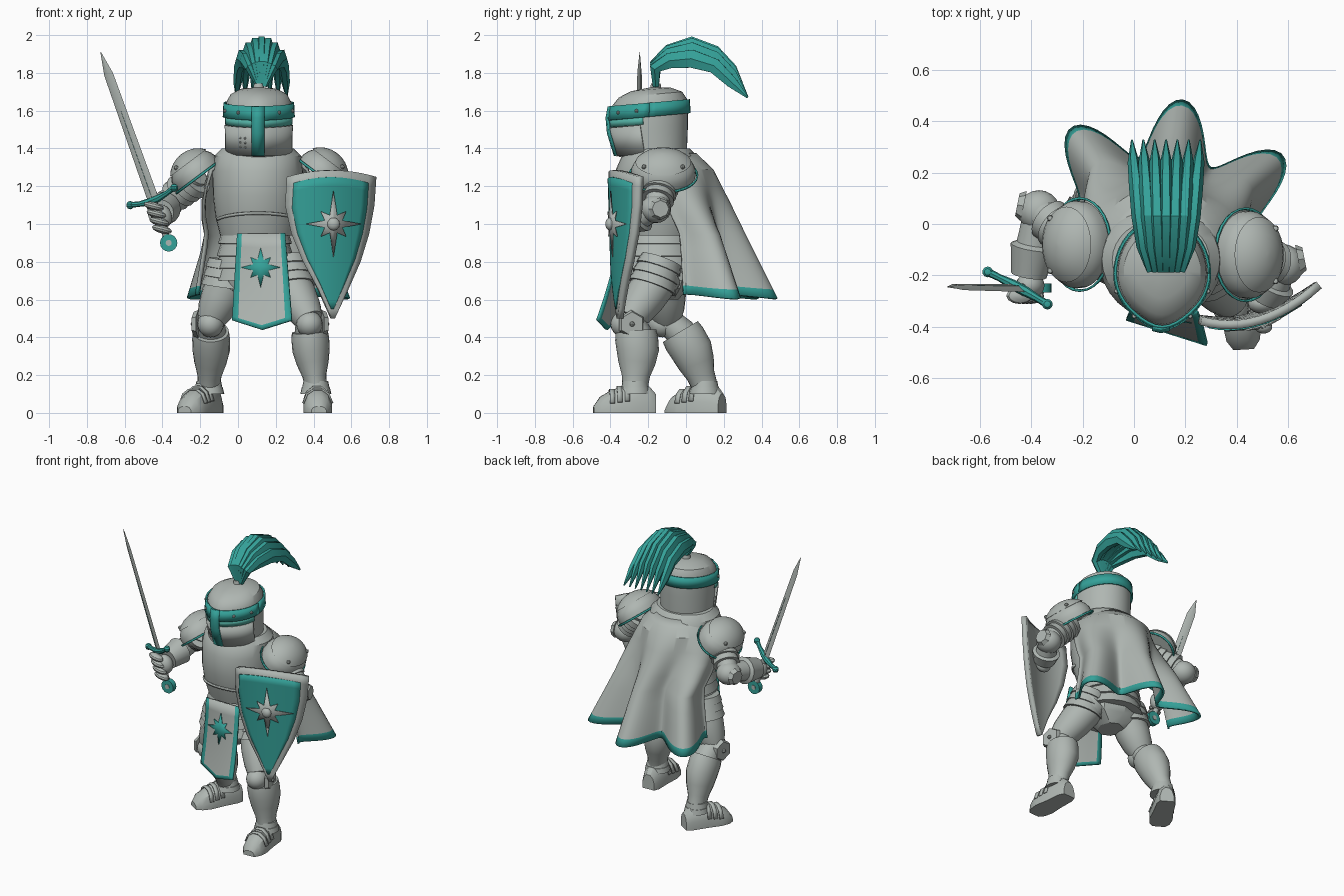
import bpy, bmesh, math
from mathutils import Vector, Matrix, Euler

if "Cube" in bpy.data.objects:
    bpy.data.objects.remove(bpy.data.objects["Cube"])


def material(name, rgb):
    m = bpy.data.materials.new(name)
    m.diffuse_color = (*rgb, 1)
    m.use_nodes = True
    m.node_tree.nodes["Principled BSDF"].inputs["Base Color"].default_value = m.diffuse_color
    return m


STEEL = material("steel grey", (0.43, 0.47, 0.445))
TEAL = material("teal", (0.035, 0.36, 0.32))
PALE = material("pale teal", (0.09, 0.45, 0.38))


def finish(name, bm, mats, thick=0):
    bmesh.ops.recalc_face_normals(bm, faces=bm.faces)
    me = bpy.data.meshes.new(name)
    bm.to_mesh(me)
    bm.free()
    ob = bpy.data.objects.new(name, me)
    bpy.context.collection.objects.link(ob)
    for m in mats if isinstance(mats, list) else [mats]:
        me.materials.append(m)
    if thick:
        s = ob.modifiers.new("thickness", "SOLIDIFY")
        s.thickness, s.offset = thick, 0
    return ob


def skin(name, rows, mats, closed=True, caps=True, thick=0, rule=None):
    """Skin rows of points; rule(i, j) picks the material slot."""
    bm = bmesh.new()
    v = [[bm.verts.new(p) for p in r] for r in rows]
    n = len(v[0])
    for i in range(len(v) - 1):
        for j in range(n if closed else n - 1):
            k = (j + 1) % n
            f = bm.faces.new((v[i][j], v[i][k], v[i + 1][k], v[i + 1][j]))
            f.material_index = rule(i, j) if rule else 0
    if closed and caps:
        bm.faces.new(v[0])
        bm.faces.new(v[-1])
    return finish(name, bm, mats, thick)


def sweep(name, pts, radii, mat, n=16, ref=None):
    """Elliptical sections along a path; a radius may be (side, up)."""
    pts = [Vector(p) for p in pts]
    d = pts[-1] - pts[0]
    k = min(range(3), key=lambda i: abs(d[i]))
    ref = Vector(ref) if ref else Vector([float(i == k) for i in range(3)])
    rows = []
    for i, p in enumerate(pts):
        t = (pts[min(i + 1, len(pts) - 1)] - pts[max(i - 1, 0)]).normalized()
        s = (ref - t * ref.dot(t)).normalized()
        u = t.cross(s)
        a, b = radii[i] if isinstance(radii[i], tuple) else (radii[i],) * 2
        rows.append([p + s * a * math.cos(q) + u * b * math.sin(q)
                     for q in (math.tau * j / n for j in range(n))])
    return skin(name, rows, mat)


def lames(name, p0, p1, r0, r1, n, mat=STEEL):
    """Overlapping armour hoops between two points."""
    p0, p1 = Vector(p0), Vector(p1)
    pts, rad = [], []
    for i in range(n):
        r = r0 + (r1 - r0) * i / max(n - 1, 1)
        pts += [p0.lerp(p1, (i + 0.02) / n), p0.lerp(p1, (i + 0.98) / n)]
        rad += [r * 0.93, r * 1.03]
    return sweep(name, pts, rad, mat, 20)


def ball(name, loc, size, mat=STEEL, rot=(0, 0, 0), seg=20):
    bm = bmesh.new()
    m = Matrix.LocRotScale(Vector(loc), Euler(rot), Vector(size))
    bmesh.ops.create_uvsphere(bm, u_segments=seg, v_segments=seg // 2, radius=1, matrix=m)
    return finish(name, bm, mat)


def oval(cx, cy, z, rx, ry, n=32):
    return [(cx + rx * math.cos(a), cy + ry * math.sin(a), z)
            for a in (math.tau * j / n for j in range(n))]


def table(rows, z):
    """Linear lookup in rows that start with a height."""
    for a, b in zip(rows, rows[1:]):
        if z <= b[0]:
            break
    t = (z - a[0]) / (b[0] - a[0])
    return [p + (q - p) * t for p, q in zip(a[1:], b[1:])]


# Helmet: keeled front, slight backward tilt
HELM = [(1.37, -.355, .005, .172), (1.5, -.395, .01, .176), (1.58, -.402, .01, .176),
        (1.645, -.39, .005, .172), (1.685, -.355, -.02, .15), (1.712, -.29, -.08, .1), (1.722, -.2, -.17, .02)]


def helm(a, z, off=0):
    yf, yb, rx = table(HELM, z)
    s, ry = math.sin(a), (yb - yf) / 2 + off
    y = (yf + yb) / 2 + ry * s * (1 - .1 * (s < 0) * (1 - s ** 8))
    return (.11 + (rx + off) * math.cos(a), y, z + .09 * (y + .19))


def helm_band(name, z0, z1, a0, a1, off, mat):
    rows = [[helm(math.radians(a0 + (a1 - a0) * j / 40), z, off) for j in range(41)] for z in (z0, z1)]
    return skin(name, rows, mat, closed=False, thick=.01)


skin("helmet", [[helm(math.tau * j / 40, r[0]) for j in range(40)] for r in HELM], STEEL)
helm_band("helmet_band", 1.568, 1.642, 0, 360, .01, TEAL)
helm_band("eye_slit", 1.53, 1.57, 190, 350, .001, PALE)
helm_band("visor_plate", 1.375, 1.528, 195, 345, .006, STEEL)
skin("visor_strip", [[(.105 + dx, table(HELM, z)[0] - .018 + abs(dx) * .25, z - .018) for dx in (-.033, 0, .033)]
                     for z in (1.38, 1.5, 1.58, 1.64)], TEAL, closed=False, thick=.012)
for a in (200, 235, 305, 340):
    ball("band_rivet", helm(math.radians(a), 1.605, .016), (.01,) * 3, seg=8)
for i in range(6):
    ball("visor_vent", helm(math.radians(238 + 9 * (i % 2)), 1.42 + .025 * (i // 2), .01), (.006,) * 3, seg=8)
sweep("plume_socket", [(.11, -.16, 1.69), (.11, -.16, 1.745)], [.035, .025], STEEL)

# Plume of seven feathers
SPINE = [(-.16, 1.73), (-.162, 1.85), (-.085, 1.912), (.03, 1.945), (.15, 1.907), (.242, 1.82), (.326, 1.67)]
SPREAD = [.015, .062, .088, .105, .117, .127, .133]
WIDE = [(.014, .018), (.024, .034), (.028, .047), (.03, .055), (.028, .045), (.023, .034), (.004, .006)]
for i in range(-3, 4):
    f = i / 3
    pts = [(.125 + f * w, y, z - .07 * f * f * min(k, 3) / 3 * (k < 6))
           for k, ((y, z), w) in enumerate(zip(SPINE, SPREAD))]
    sweep("feather", pts, WIDE, TEAL, n=6, ref=(1, 0, 0))

# Torso
skin("breastplate", [oval(.105, -.14, z, rx, ry) for z, rx, ry in
     [(.94, .2, .185), (1.04, .225, .215), (1.15, .238, .235), (1.28, .24, .235), (1.36, .23, .2), (1.4, .19, .16)]], STEEL)
skin("waist_ridge", [[(.105 + r * math.cos(a), -.14 + .97 * r * math.sin(a), z + .05 * abs(math.sin(a)))
     for a in (math.pi * (1.1 + .8 * j / 20) for j in range(21))] for z, r in [(1.0, .226), (1.015, .23)]],
     STEEL, closed=False, thick=.01)
lames("fauld", (.09, -.14, .96), (.09, -.14, .7), .19, .21, 4)
skin("pelvis", [oval(.09, -.13, z, rx, ry, 8) for z, rx, ry in [(.6, .08, .09), (.66, .19, .14), (.72, .2, .16)]], STEEL)


# Tabard with trim and star
def tabard(u, v):
    return (-.025 * v - .005 + u * (.255 + .06 * v), -.345 - .03 * v - .045 * v * v - .1 * v * (u - .5),
            .95 - .46 * v - .05 * v * (1 - abs(2 * u - 1)))


US, VS = [0, .1, .3, .5, .7, .9, 1], [0, .15, .3, .45, .6, .75, .88, .955, 1]
skin("tabard", [[tabard(u, v) for u in US] for v in VS], [STEEL, TEAL], closed=False, thick=.014,
     rule=lambda i, j: int(j in (0, 5) or i == 7))


def star(name, cx, cz, tall, wide, diag, inner, depth, rise, mat):
    bm = bmesh.new()
    c = bm.verts.new((cx, depth(cx, cz) - rise, cz))
    rim = []
    for i in range(16):
        a = math.tau * i / 16
        r = inner if i % 2 else diag if i % 4 else wide if i % 8 == 0 else tall
        x, z = cx + r * math.cos(a), cz + r * math.sin(a)
        rim.append(bm.verts.new((x, depth(x, z), z)))
    for i in range(16):
        bm.faces.new((c, rim[i], rim[(i + 1) % 16]))
    return finish(name, bm, mat, .006)


def tab_depth(x, z):
    v = (.95 - z) / .5
    return tabard((x + .03 * v) / .29, v)[1] - .012


star("tabard_star", .12, .77, .105, .105, .075, .042, tab_depth, .004, TEAL)

# Shield: tapered, bowed plate with a painted field and raised star
EDGE = [(.5, .493, .507), (.65, .425, .575), (.8, .345, .64), (.95, .285, .685), (1.1, .253, .712), (1.25, .262, .722)]


def bow(x, z):
    return -.385 + 1.25 * (x - .37) ** 2 + .03 * (1 - z)


def shield_rows(scale, off):
    rows = []
    for k in range(16):
        z = .5 + .05 * k
        xl, xr = table(EDGE, z)
        row = []
        for j in range(13):
            u = j / 12
            x, zz = xl + (xr - xl) * u, z + .035 * (1 - (2 * u - 1) ** 2) * max(0, (z - .8) / .45)
            x, zz = .495 + (x - .495) * scale, .95 + (zz - .95) * (scale + .03 * (scale < 1))
            row.append((x, bow(x, zz) - off, zz))
        rows.append(row)
    return rows


skin("shield_body", shield_rows(1, 0), STEEL, closed=False, thick=.034)
skin("shield_field", shield_rows(.86, .02), TEAL, closed=False, thick=.006)
star("shield_star", .505, 1.0, .175, .15, .095, .05, lambda x, z: bow(x, z) - .032, .012, STEEL)
ball("shield_boss", (.505, bow(.505, 1) - .04, 1.0), (.034, .025, .034))


# Cape: three deep folds widening to a trimmed hem
def cape(s, v):
    top, hem = -15 + 220 * s, 16 + 133 * s
    a = math.radians(top + (hem - top) * min(1, v * 1.8))
    fold = math.cos(math.radians((hem - 82.5) * 360 / 43))
    k = min(1, v / .07)
    r = .17 + .09 * k + (.235 + .11 * fold) * max(0, v - .07) / .93
    return (.11 + r * math.cos(a), -.12 + r * math.sin(a), 1.37 - .735 * v - .035 * k + (-.012 * fold + .015) * v)


CV = [0, .035, .07, .2, .3, .42, .54, .66, .78, .88, .935, 1]
skin("cape", [[cape(j / 60, v) for j in range(61)] for v in CV], [STEEL, TEAL], closed=False, thick=.014,
     rule=lambda i, j: int(i == len(CV) - 2))

# Arms: domed pauldron with teal rim, upper lames, elbow cop, forearm and cuff
ARMS = {"right": (-1, (-.22, -.08, 1.265), (-.37, .05, 1.11), (-.41, -.2, 1.06)),
        "left": (1, (.445, -.12, 1.27), (.58, -.16, 1.08), (.51, -.29, 1.02))}
for side, (sx, sh, el, wr) in ARMS.items():
    S, E, W = Vector(sh), Vector(el), Vector(wr)
    OUT, UP, FWD = Vector((sx * .8, 0, -.6)), Vector((sx * .6, 0, .8)), Vector((0, 1, 0))

    def dome(q, h, grow=1.0):
        r = math.sqrt(max(0, 1 - h * h)) * grow
        return S + OUT * .14 * r * math.cos(q) + FWD * .172 * r * math.sin(q) + UP * .12 * h
    ring = [math.tau * j / 28 for j in range(28)]
    skin(side + "_pauldron", [[dome(q, h) for q in ring] for h in (-.15, .15, .4, .65, .85, .96, .999)], STEEL)
    skin(side + "_pauldron_rim", [[dome(q, h, g) for q in ring] for h, g in ((-.2, 1.06), (-.1, 1.06))], TEAL,
         caps=False, thick=.008)
    skin(side + "_pauldron_plate", [[dome(q, h, .99) + UP * .012 for q in ring] for h in (.5, .7, .88, .97, .999)], STEEL)
    for q in (-.9, .9):
        ball(side + "_pauldron_rivet", dome(q, .65) + UP * .012, (.013,) * 3, seg=8)
    lames(side + "_upper_arm", S - Vector((0, 0, .02)), S.lerp(E, .75), .1, .085, 4)
    sweep(side + "_arm_core", [S, E], [.07, .065], STEEL)
    ball(side + "_elbow", E, (.082, .082, .075))
    sweep(side + "_elbow_disc", [E + Vector((sx * .06, .02, 0)), E + Vector((sx * .085, .025, 0))], [.06, .045], STEEL, 8)
    sweep(side + "_forearm", [E, E.lerp(W, .35), E.lerp(W, .5), E.lerp(W, .55), E.lerp(W, 1)],
          [.06, .065, .068, .09, .07], STEEL)

# Sword held in the right hand
GUARD, TIP, POMMEL = Vector((-.447, -.25, 1.125)), Vector((-.727, -.245, 1.91)), Vector((-.367, -.25, .9))
AX, CROSS = (TIP - GUARD).normalized(), Vector((.24, -.13, .095)).normalized()
sweep("sword_blade", [GUARD, GUARD.lerp(TIP, .85), TIP], [(.034, .009), (.027, .008), (.002, .002)], STEEL, 4, CROSS)
sweep("sword_fuller", [GUARD, GUARD.lerp(TIP, .6)], [(.004, .0105), (.003, .0095)], TEAL, 4, CROSS)
sweep("sword_grip", [POMMEL, GUARD], [.018, .018], STEEL)
sweep("sword_guard", [GUARD + CROSS * t + AX * (1.2 * t * t) for t in (-.14, -.09, -.03, .03, .09, .14)],
      [.016, .014, .02, .02, .014, .016], TEAL, 8)
for t in (-.14, .14):
    ball("guard_end", GUARD + CROSS * t + AX * .022, (.022,) * 3, TEAL, seg=10)
sweep("pommel", [POMMEL - Vector((0, .018, 0)), POMMEL + Vector((0, .018, 0))], [.046, .046], TEAL)
sweep("pommel_face", [POMMEL - Vector((0, .021, 0)), POMMEL + Vector((0, .021, 0))], [.016, .016], STEEL)

# Hands
ball("right_palm", (-.405, -.24, 1.04), (.055, .05, .065), rot=(0, -.34, 0))
for i in range(4):
    p = POMMEL.lerp(GUARD, .32 + .18 * i)
    ball("right_finger", p + Vector((-.01, -.03, 0)), (.054, .032, .022), rot=(0, .25, 0), seg=12)
ball("left_fist", (.5, -.31, 1.01), (.055, .04, .055))

# Legs: hip, knee, calf top, calf, ankle, foot centre, foot direction
LEGS = {"right": (-1, (-.03, -.12, .74), (-.145, -.1, .49), (-.143, -.03, .43), (-.142, .03, .33), (-.155, .1, .14),
                  (-.2, .05), (-.5, -.85)),
        "left": (1, (.24, -.13, .74), (.378, -.3, .49), (.38, -.265, .43), (.387, -.255, .33), (.412, -.27, .14),
                 (.418, -.325), (.06, -1))}
for side, (sx, hip, knee, top, calf, ankle, fc, fd) in LEGS.items():
    H, K, T, C, A = (Vector(p) for p in (hip, knee, top, calf, ankle))
    sweep(side + "_thigh", [H, H.lerp(K, .5), H.lerp(K, .8), K], [.115, .11, .095, .075], STEEL, 20)
    lames(side + "_tasset", H + Vector((sx * .015, 0, .07)), H.lerp(K, .3), .118, .128, 3)
    ball(side + "_knee", K + Vector((0, -.025, -.02)), (.07, .075, .07))
    sweep(side + "_knee_joint", [K, T, C], [.072, .08, .08], STEEL, ref=(1, 0, 0))
    sweep(side + "_knee_wing", [K + Vector((sx * .065, .01, -.02)), K + Vector((sx * .09, .015, -.02))], [.075, .065], STEEL, 6)
    ball(side + "_knee_rivet", K + Vector((sx * .092, .015, -.02)), (.014,) * 3, seg=8)
    sweep(side + "_greave", [T, T.lerp(C, .35), C, C.lerp(A, .35), C.lerp(A, .7), A],
          [(.095, .108), (.1, .114), (.099, .112), (.085, .098), (.064, .075), (.058, .068)], STEEL, 20, (1, 0, 0))
    lames(side + "_ankle", A + Vector((0, 0, .03)), A - Vector((0, 0, .04)), .07, .08, 2)
    # Boot: flat sole, sloped toe, plated instep
    F, D = Vector((*fc, 0)), Vector((*fd, 0)).normalized()
    N = Vector((-D.y, D.x, 0))
    SECT = [(-.165, .045, .1), (-.13, .06, .14), (-.02, .065, .15), (.07, .075, .12), (.13, .065, .085), (.165, .04, .035)]
    SHAPE = [(-1, 0), (-1, .4), (-.75, .8), (-.3, 1), (.3, 1), (.75, .8), (1, .4), (1, 0)]
    skin(side + "_boot", [[F + D * t + N * (w * a) + Vector((0, 0, h * b)) for a, b in SHAPE]
                          for t, w, h in SECT], STEEL)
    for t in (-.01, .03, .07):
        w, h = table(SECT, t)
        rows = [[F + D * (t + e) + N * (w * 1.03 * a) + Vector((0, 0, h * b + .003)) for a, b in SHAPE[1:-1]]
                for e in (-.014, .012)]
        skin(side + "_boot_plate", rows, STEEL, closed=False, thick=.01)

# Smooth rounded surfaces, keep plate edges crisp
bpy.ops.object.select_all(action="SELECT")
bpy.context.view_layer.objects.active = bpy.context.selected_objects[0]
bpy.ops.object.shade_smooth_by_angle(angle=math.radians(32))
